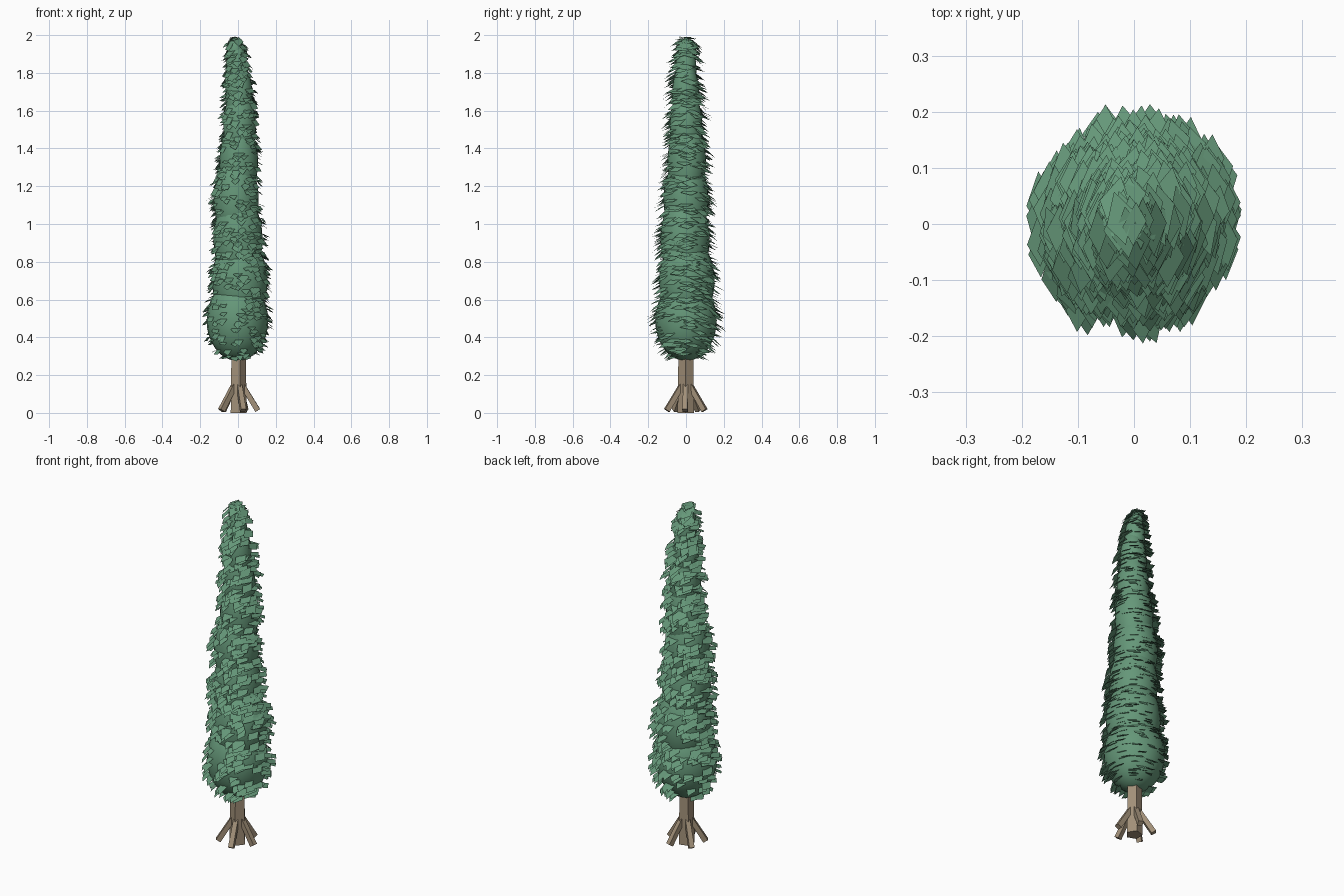
import bpy, bmesh, math, random
from mathutils import Vector, Matrix

if "Cube" in bpy.data.objects:
    bpy.data.objects.remove(bpy.data.objects["Cube"])

random.seed(4)


def material(name, colour):
    m = bpy.data.materials.new(name)
    m.diffuse_color = (*colour, 1)
    m.use_nodes = True
    m.node_tree.nodes["Principled BSDF"].inputs["Base Color"].default_value = m.diffuse_color
    return m


GREEN = material("foliage green", (0.13, 0.31, 0.19))
BARK = material("bark brown", (0.36, 0.28, 0.19))


def finish(bm, name, mat):
    mesh = bpy.data.meshes.new(name)
    bm.to_mesh(mesh)
    bm.free()
    mesh.materials.append(mat)
    ob = bpy.data.objects.new(name, mesh)
    bpy.context.collection.objects.link(ob)
    return ob


def add_post(bm, a, b, r1, r2, sides, turn=0):
    a, b = Vector(a), Vector(b)
    d = b - a
    rot = d.to_track_quat('Z', 'Y').to_matrix().to_4x4()
    bmesh.ops.create_cone(bm, cap_ends=True, segments=sides, radius1=r1, radius2=r2, depth=d.length,
                          matrix=Matrix.Translation((a + b) / 2) @ rot @ Matrix.Rotation(turn, 4, 'Z'))


# trunk
bm = bmesh.new()
add_post(bm, (0, 0, 0), (0, 0, 0.42), 0.046, 0.04, 5, math.radians(15))
finish(bm, "trunk", BARK)

# splayed roots
bm = bmesh.new()
for i in range(5):
    a = math.radians(-75 + 72 * i)
    c, s = math.cos(a), math.sin(a)
    add_post(bm, (0.105 * c, 0.105 * s, 0.013), (0.015 * c, 0.015 * s, 0.16), 0.02, 0.018, 4, math.pi / 4)
finish(bm, "roots", BARK)

# foliage core: overlapping tall ellipsoids (x, y, z, radius, half height)
BLOBS = [(-0.003, 0, 0.49, 0.163, 0.215), (0.01, 0.005, 0.70, 0.147, 0.23),
         (0.0, -0.005, 0.92, 0.13, 0.24), (-0.01, 0.0, 1.13, 0.119, 0.23),
         (0.004, 0.004, 1.33, 0.102, 0.22), (0.008, 0, 1.52, 0.086, 0.2),
         (0.004, -0.002, 1.68, 0.072, 0.18), (-0.006, 0, 1.82, 0.055, 0.14),
         (-0.014, 0, 1.91, 0.04, 0.075)]
bm = bmesh.new()
for x, y, z, r, h in BLOBS:
    bmesh.ops.create_uvsphere(bm, u_segments=24, v_segments=16, radius=1,
                              matrix=Matrix.Translation((x, y, z)) @ Matrix.Diagonal((r, r, h, 1)))
for f in bm.faces:
    f.smooth = True
finish(bm, "foliage_core", GREEN)


def surface(z):
    # widest ellipsoid at this height: centre x, centre y, radius
    best = (0, 0, 0.02)
    for x, y, cz, r, h in BLOBS:
        t = 1 - ((z - cz) / h) ** 2
        if t > 0 and r * math.sqrt(t) > best[2]:
            best = (x, y, r * math.sqrt(t))
    return best


# diamond leaves tilted outward over the core
bm = bmesh.new()
UP = Vector((0, 0, 1))


def add_leaf(centre, angle, tilt):
    out = Vector((math.cos(angle), math.sin(angle), 0))
    normal = out * math.sin(tilt) + UP * math.cos(tilt)
    rot = UP.rotation_difference(normal).to_matrix() @ Matrix.Rotation(random.gauss(0, 0.12), 3, 'Z')
    k = random.uniform(0.85, 1.1)
    pts = [(0.025, 0.008, 0), (0.0, 0.046, 0), (-0.025, -0.008, 0), (0.0, -0.046, 0)]
    bm.faces.new([bm.verts.new(centre + rot @ (Vector(p) * k)) for p in pts])


count = 0
while count < 900:
    z = random.uniform(0.29, 1.97)
    x, y, r = surface(z)
    if random.random() > 0.35 + r / 0.2:
        continue
    a = random.uniform(0, math.tau)
    r += random.uniform(-0.005, 0.02)
    add_leaf(Vector((x + r * math.cos(a), y + r * math.sin(a), z)), a, math.radians(random.uniform(22, 45)))
    count += 1

# tip leaves
for i in range(8):
    a = i * 2.4
    add_leaf(Vector((-0.014 + 0.015 * math.cos(a), 0.015 * math.sin(a), 1.988 - 0.002 * i)), a, 0.15)
finish(bm, "leaves", GREEN)
